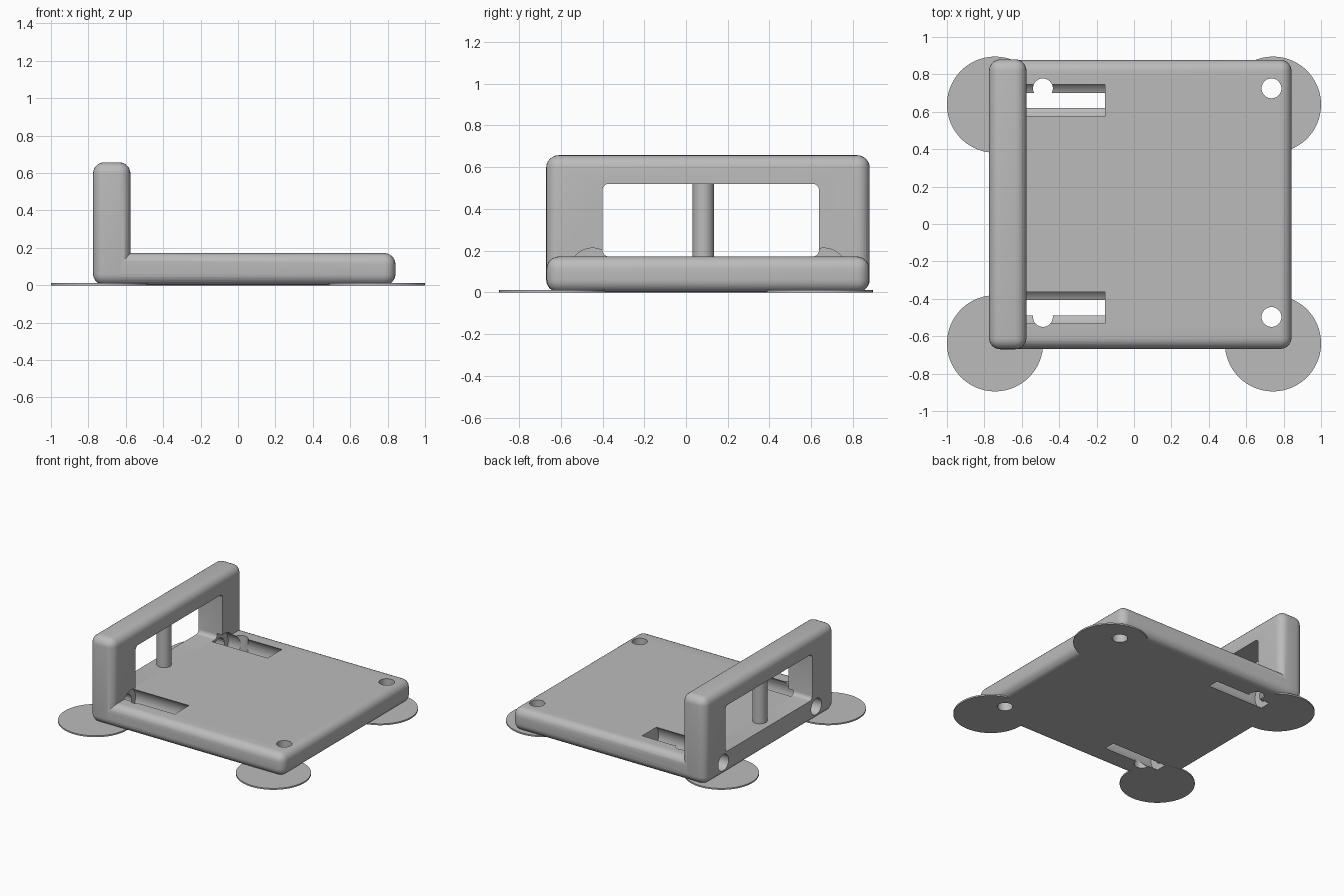
import bpy
import bmesh
import math
from mathutils import Matrix, Vector

if "Cube" in bpy.data.objects:
    bpy.data.objects.remove(bpy.data.objects["Cube"], do_unlink=True)

grey = bpy.data.materials.new("plain_grey")
grey.use_nodes = True
COLOUR = (0.5, 0.5, 0.5, 1)
grey.diffuse_color = COLOUR
grey.node_tree.nodes["Principled BSDF"].inputs["Base Color"].default_value = COLOUR


def finish(name, bm):
    bmesh.ops.recalc_face_normals(bm, faces=bm.faces)
    mesh = bpy.data.meshes.new(name)
    bm.to_mesh(mesh)
    bm.free()
    mesh.materials.append(grey)
    obj = bpy.data.objects.new(name, mesh)
    bpy.context.collection.objects.link(obj)
    return obj


def rounded_box(name, low, high, radius, axis=None):
    """Box with rounded edges; with an axis, only edges along it are rounded."""
    low, high = Vector(low), Vector(high)
    bm = bmesh.new()
    bmesh.ops.create_cube(bm, size=1)
    for v in bm.verts:
        v.co = Vector([(a + b) / 2 + c * (b - a) for a, b, c in zip(low, high, v.co)])
    edges = [e for e in bm.edges if axis is None
             or abs((e.verts[0].co - e.verts[1].co).normalized()[axis]) > 0.9]
    bmesh.ops.bevel(bm, geom=edges, offset=radius, segments=6,
                    profile=0.5, affect='EDGES')
    return finish(name, bm)


def cylinder(name, start, end, radius, sides=48):
    start, end = Vector(start), Vector(end)
    turn = (end - start).to_track_quat('Z', 'Y').to_matrix().to_4x4()
    bm = bmesh.new()
    bmesh.ops.create_cone(bm, cap_ends=True, segments=sides, radius1=radius,
                          radius2=radius, depth=(end - start).length,
                          matrix=Matrix.Translation((start + end) / 2) @ turn)
    return finish(name, bm)


def combine(target, other, operation):
    mod = target.modifiers.new("combine", 'BOOLEAN')
    mod.operation = operation
    mod.solver = 'EXACT'
    mod.object = other
    bpy.context.view_layer.objects.active = target
    bpy.ops.object.modifier_apply(modifier=mod.name)
    bpy.data.objects.remove(other, do_unlink=True)


# Upright frame with a rounded window
frame = rounded_box("upright_frame", (-0.775, -0.67, 0.001), (-0.575, 0.88, 0.657), 0.06)
window = rounded_box("window_cutter", (-0.9, -0.4, 0.172), (-0.4, 0.637, 0.52), 0.03, axis=0)
combine(frame, window, 'DIFFERENCE')

# Base plate, joined to the frame
body = rounded_box("base_and_frame", (-0.7, -0.668, 0), (0.842, 0.878, 0.172), 0.06)
combine(body, frame, 'UNION')

# Post in the middle of the window
post = cylinder("window_post", (-0.675, 0.083, 0.1), (-0.675, 0.083, 0.56), 0.051)
combine(body, post, 'UNION')

# Thin corner discs
for x in (-0.743, 0.743):
    for y in (-0.638, 0.638):
        disc = cylinder("corner_disc", (x, y, 0), (x, y, 0.011), 0.257, 96)
        combine(body, disc, 'UNION')

# Long bores that break through the plate, with small holes out through the frame
for y in (-0.448, 0.66):
    bore = cylinder("bore_cutter", (-0.62, y, 0.102), (-0.155, y, 0.102), 0.11, 64)
    combine(body, bore, 'DIFFERENCE')
    exit_hole = cylinder("exit_cutter", (-0.9, y, 0.102), (-0.5, y, 0.102), 0.062)
    combine(body, exit_hole, 'DIFFERENCE')

# Vertical screw holes
for x in (-0.487, 0.735):
    for y in (-0.497, 0.725):
        hole = cylinder("screw_cutter", (x, y, -0.1), (x, y, 0.3), 0.053)
        combine(body, hole, 'DIFFERENCE')

bpy.ops.object.select_all(action='DESELECT')
body.select_set(True)
bpy.context.view_layer.objects.active = body
bpy.ops.object.shade_smooth_by_angle(angle=math.radians(30))
